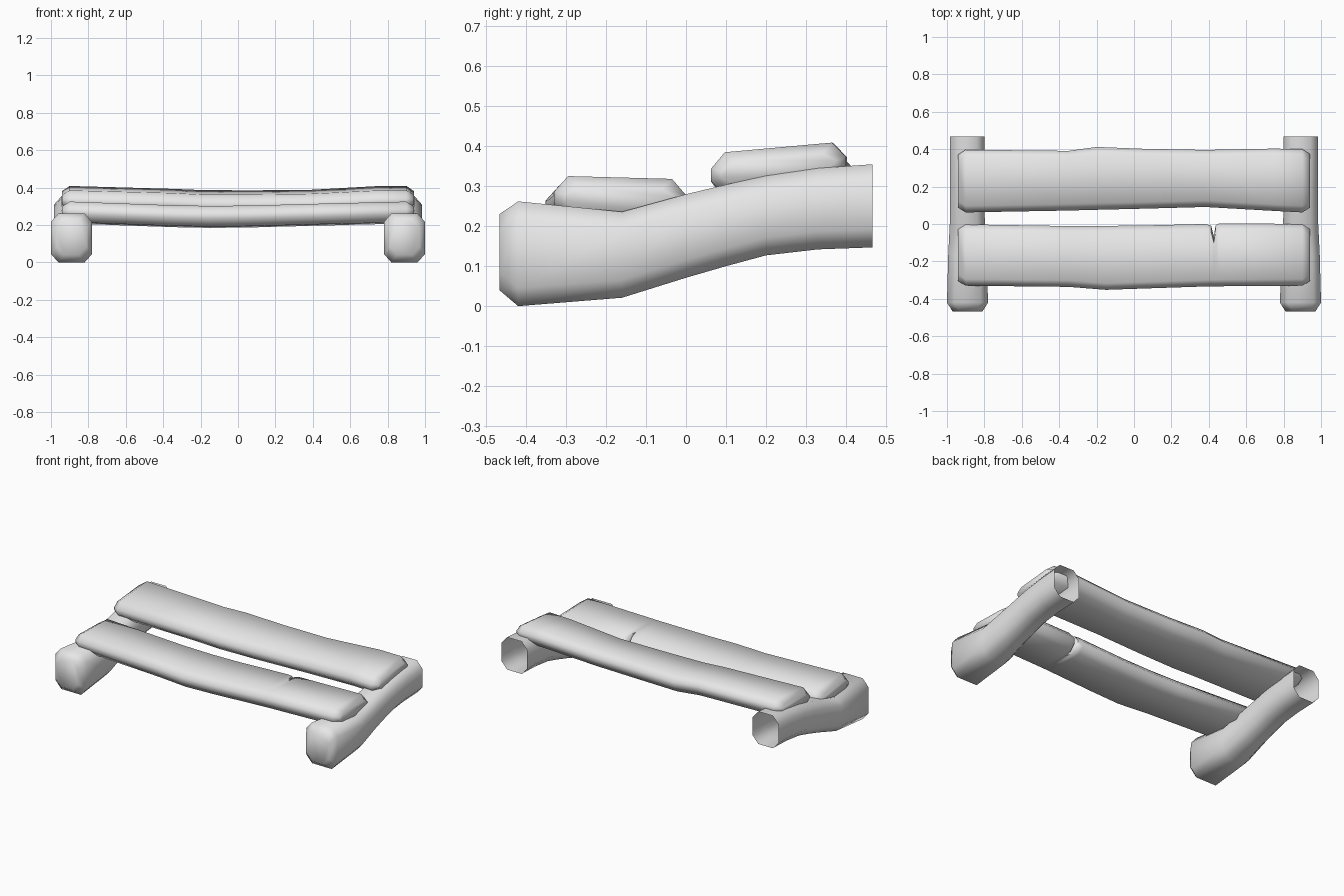
import bpy, bmesh, math

cube = bpy.data.objects.get("Cube")
if cube:
    bpy.data.objects.remove(cube, do_unlink=True)

grey = bpy.data.materials.new("plain grey")
grey.use_nodes = True
grey.diffuse_color = (0.8, 0.8, 0.8, 1)
grey.node_tree.nodes["Principled BSDF"].inputs["Base Color"].default_value = (0.8, 0.8, 0.8, 1)


def octagon(u0, u1, v0, v1, cu, cv):
    """Rectangle outline with chamfered corners."""
    return [(u0 + cu, v0), (u1 - cu, v0), (u1, v0 + cv), (u1, v1 - cv),
            (u1 - cu, v1), (u0 + cu, v1), (u0, v1 - cv), (u0, v0 + cv)]


def loft(name, rings, cap_end):
    """Skin a row of outlines; the first end is always closed."""
    bm = bmesh.new()
    loops = [[bm.verts.new(p) for p in ring] for ring in rings]
    for a, b in zip(loops, loops[1:]):
        for i in range(len(a)):
            j = (i + 1) % len(a)
            bm.faces.new((a[i], a[j], b[j], b[i]))
    bm.faces.new(loops[0])
    if cap_end:
        bm.faces.new(loops[-1])
    bmesh.ops.recalc_face_normals(bm, faces=bm.faces)
    mesh = bpy.data.meshes.new(name)
    bm.to_mesh(mesh)
    bm.free()
    mesh.materials.append(grey)
    ob = bpy.data.objects.new(name, mesh)
    bpy.context.collection.objects.link(ob)
    bpy.ops.object.select_all(action='DESELECT')
    ob.select_set(True)
    bpy.context.view_layer.objects.active = ob
    bpy.ops.object.shade_smooth_by_angle(angle=math.radians(60))
    return ob


# Side rails: curved hollow beams, closed in front and open at the back
# each station: y, inner x, outer x, bottom z, top z
rail_stations = [
    (-0.467, 0.81, 0.97, 0.04, 0.23),
    (-0.42, 0.78, 1.00, 0.00, 0.262),
    (-0.16, 0.79, 0.993, 0.021, 0.236),
    (0.00, 0.797, 0.985, 0.071, 0.28),
    (0.10, 0.80, 0.983, 0.10, 0.304),
    (0.20, 0.80, 0.983, 0.127, 0.326),
    (0.33, 0.80, 0.983, 0.142, 0.345),
    (0.467, 0.80, 0.983, 0.147, 0.355),
]
rings = [[(x, y, z) for x, z in octagon(x0, x1, z0, z1, 0.04, 0.045)]
         for y, x0, x1, z0, z1 in rail_stations]
rails = loft("side_rails", rings, False)
rails.modifiers.new("Mirror", 'MIRROR').use_clip = False


def plank(name, stations, thickness, slope, mid_y):
    """Worn sagging board; stations hold x, front y, back y, top z."""
    first, last = stations[0], stations[-1]

    def end(s, side):
        return (side * 0.94, s[1] + 0.025, s[2] - 0.025, s[3] - 0.025, thickness - 0.05)

    full = [end(first, -1)] + [s + (thickness,) for s in stations] + [end(last, 1)]
    rings = []
    for x, y0, y1, top, t in full:
        outline = octagon(y0, y1, top - t, top, 0.035, t * 0.36)
        rings.append([(x, y, z + slope * (y - mid_y)) for y, z in outline])
    return loft(name, rings, True)


# Front seat plank, with a narrow split in its back edge
plank("front_plank", [
    (-0.90, -0.33, -0.002, 0.322),
    (-0.35, -0.336, -0.011, 0.302),
    (-0.15, -0.352, -0.010, 0.298),
    (0.05, -0.345, -0.008, 0.300),
    (0.38, -0.334, 0.0, 0.309),
    (0.412, -0.333, -0.008, 0.310),
    (0.427, -0.333, -0.065, 0.310),
    (0.436, -0.333, -0.008, 0.311),
    (0.455, -0.333, 0.004, 0.311),
    (0.90, -0.33, 0.0, 0.322),
], 0.110, -0.027, -0.17)

# Back seat plank, tilted up toward the rear
plank("back_plank", [
    (-0.90, 0.062, 0.397, 0.397),
    (-0.35, 0.072, 0.391, 0.382),
    (-0.20, 0.076, 0.412, 0.374),
    (0.05, 0.082, 0.402, 0.373),
    (0.38, 0.091, 0.396, 0.376),
    (0.75, 0.070, 0.403, 0.396),
    (0.90, 0.062, 0.400, 0.397),
], 0.108, 0.09, 0.23)
